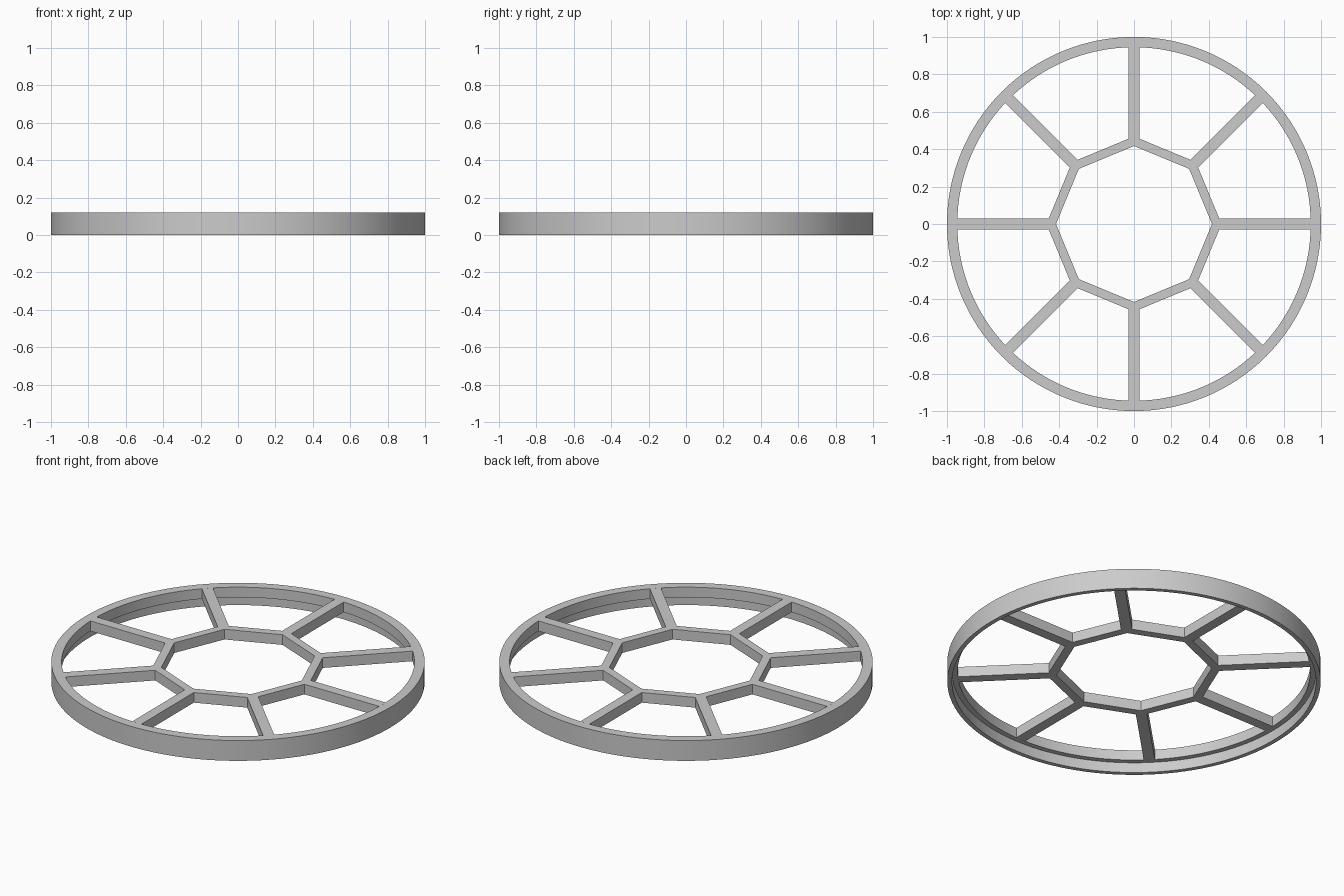
import bpy
import bmesh
from math import pi, sqrt
from mathutils import Matrix, Vector

cube = bpy.data.objects.get("Cube")
if cube:
    bpy.data.objects.remove(cube, do_unlink=True)

TOP, MID = 0.12, 0.06          # top plane and underside of the spokes
RIM_INNER, RIM_LIP = 0.945, 0.975
HUB_INNER, HUB_OUTER = 0.417, 0.468
HALF = 0.03                    # half the spoke width
COUNT = 8

grey = bpy.data.materials.new("plain grey")
grey.use_nodes = True
grey.diffuse_color = (0.6, 0.6, 0.6, 1)
bsdf = next(n for n in grey.node_tree.nodes if n.type == "BSDF_PRINCIPLED")
bsdf.inputs["Base Color"].default_value = grey.diffuse_color


def add_object(name, bm):
    bmesh.ops.recalc_face_normals(bm, faces=bm.faces)
    mesh = bpy.data.meshes.new(name)
    bm.to_mesh(mesh)
    bm.free()
    mesh.materials.append(grey)
    obj = bpy.data.objects.new(name, mesh)
    bpy.context.collection.objects.link(obj)
    return obj


# Outer rim: a stepped section turned around z
bm = bmesh.new()
section = [(1, 0), (1, TOP), (RIM_INNER, TOP), (RIM_INNER, MID), (RIM_LIP, MID), (RIM_LIP, 0)]
verts = [bm.verts.new((r, 0, z)) for r, z in section]
edges = [bm.edges.new((v, verts[i - 1])) for i, v in enumerate(verts)]
bmesh.ops.spin(bm, geom=verts + edges, cent=(0, 0, 0), axis=(0, 0, 1),
               angle=2 * pi, steps=128, use_merge=True)
bmesh.ops.remove_doubles(bm, verts=bm.verts, dist=0.0001)
rim = add_object("outer_rim", bm)
bpy.ops.object.select_all(action="DESELECT")
rim.select_set(True)
bpy.context.view_layer.objects.active = rim
bpy.ops.object.shade_smooth_by_angle(angle=pi / 6)

# Octagonal hub and spokes: one flat outline, extruded upwards
bm = bmesh.new()
shoulder = HUB_OUTER - HALF * (sqrt(2) - 1)
tip = sqrt(RIM_INNER ** 2 - HALF ** 2)
outline = [(HUB_INNER, 0), (shoulder, -HALF), (tip, -HALF), (tip, HALF), (shoulder, HALF)]
arms = []
for k in range(COUNT):
    turn = Matrix.Rotation(2 * pi * k / COUNT, 4, "Z")
    arms.append([bm.verts.new(turn @ Vector((x, y, MID))) for x, y in outline])
for k, (inner, right, end_right, end_left, left) in enumerate(arms):
    following = arms[(k + 1) % COUNT]
    bm.faces.new((inner, right, end_right, end_left, left))
    bm.faces.new((inner, left, following[1], following[0]))
raised = bmesh.ops.extrude_face_region(bm, geom=bm.faces[:], use_keep_orig=True)
bmesh.ops.translate(bm, vec=(0, 0, TOP - MID),
                    verts=[g for g in raised["geom"] if isinstance(g, bmesh.types.BMVert)])
add_object("hub_and_spokes", bm)
